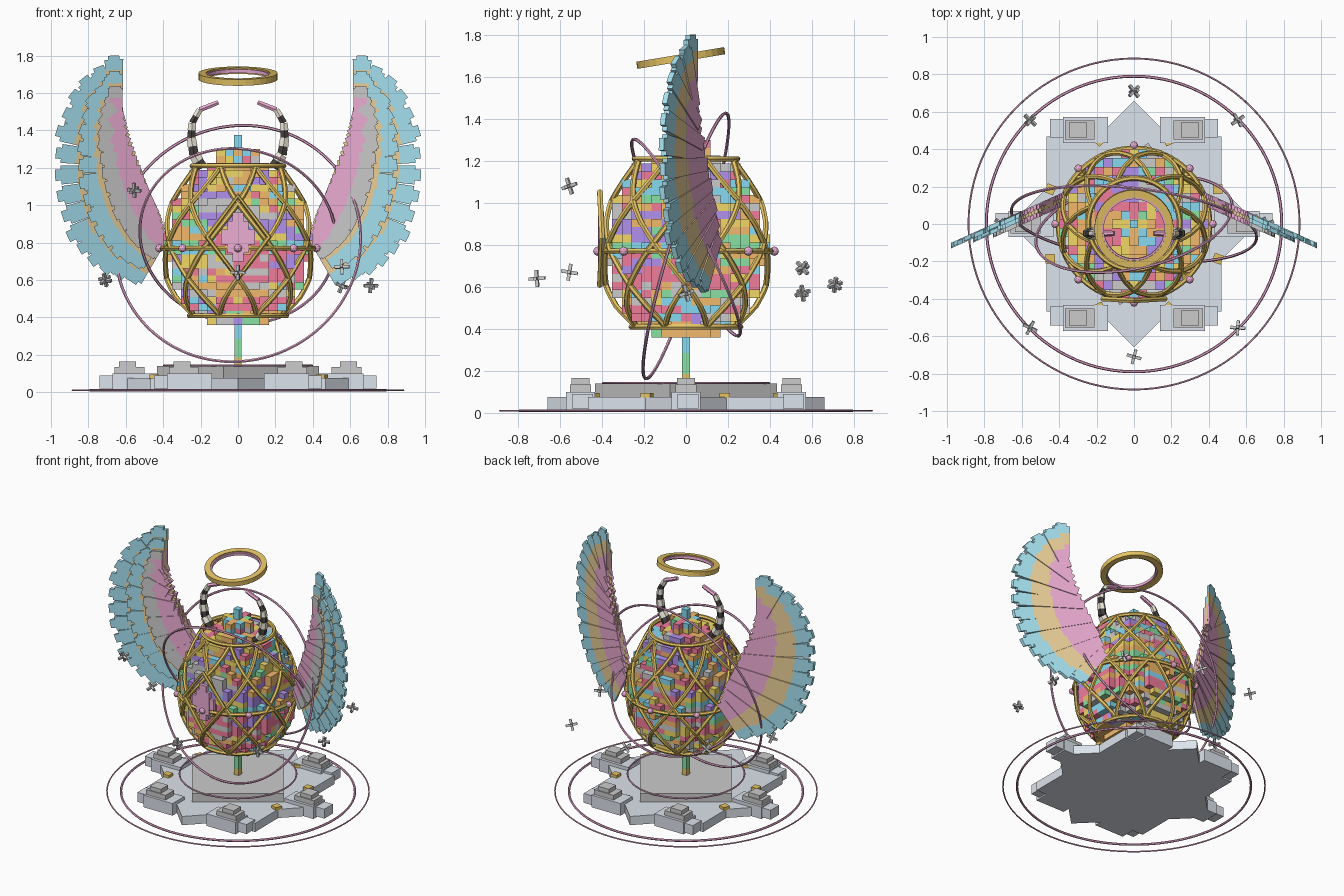
import bpy, bmesh, math, random
from mathutils import Vector, Matrix, Euler

if "Cube" in bpy.data.objects:
    bpy.data.objects.remove(bpy.data.objects["Cube"])

random.seed(4)
COL = dict(red=(.87, .2, .32), orange=(.88, .48, .15), yellow=(.88, .68, .14), green=(.25, .75, .36),
           cyan=(.25, .7, .88), purple=(.44, .28, .85), gold=(.8, .56, .13), pink=(.85, .42, .66),
           sky=(.38, .75, .87), sand=(.84, .63, .32), cream=(.85, .82, .7), black=(.06, .05, .05),
           stone=(.72, .77, .84), grey=(.65, .65, .65))
MATS = {}
for k, c in COL.items():
    MATS[k] = bpy.data.materials.new(k)
    MATS[k].diffuse_color = (*c, 1)


class Part:
    """Collects coloured solids into one mesh object."""
    def __init__(self):
        self.bm, self.cols = bmesh.new(), []

    def face(self, vs, col):
        if col not in self.cols:
            self.cols.append(col)
        self.bm.faces.new(vs).material_index = self.cols.index(col)

    def prism(self, low, high, col):
        a = [self.bm.verts.new(p) for p in low]
        b = [self.bm.verts.new(p) for p in high]
        n = len(a)
        self.face(a[::-1], col)
        self.face(b, col)
        for i in range(n):
            self.face((a[i], a[(i+1) % n], b[(i+1) % n], b[i]), col)

    def box(self, c, s, col, rot=(0, 0, 0)):
        m = Matrix.Translation(c) @ Euler(rot).to_matrix().to_4x4()
        q = [(-1, -1), (1, -1), (1, 1), (-1, 1)]
        lo, hi = [[m @ Vector((x*s[0]/2, y*s[1]/2, z*s[2]/2)) for x, y in q] for z in (-1, 1)]
        self.prism(lo, hi, col)

    def done(self, name):
        bmesh.ops.recalc_face_normals(self.bm, faces=self.bm.faces)
        me = bpy.data.meshes.new(name)
        self.bm.to_mesh(me)
        self.bm.free()
        for k in self.cols:
            me.materials.append(MATS[k])
        ob = bpy.data.objects.new(name, me)
        bpy.context.collection.objects.link(ob)
        return ob


def tubes(name, paths, r, col, closed=False, res=1, radii=None):
    cu = bpy.data.curves.new(name, 'CURVE')
    cu.dimensions, cu.bevel_depth, cu.bevel_resolution, cu.use_fill_caps = '3D', r, res, True
    for path in paths:
        sp = cu.splines.new('POLY')
        sp.points.add(len(path)-1)
        for i, p in enumerate(path):
            sp.points[i].co = (*p, 1)
            sp.points[i].radius = radii[i] if radii else 1
        sp.use_cyclic_u = closed
    cu.materials.append(MATS[col])
    ob = bpy.data.objects.new(name, cu)
    bpy.context.collection.objects.link(ob)
    bpy.ops.object.select_all(action='DESELECT')
    ob.select_set(True)
    bpy.context.view_layer.objects.active = ob
    bpy.ops.object.convert(target='MESH')
    bpy.ops.object.shade_smooth_by_angle()
    return ob


def circle(r, c, u=(1, 0, 0), v=(0, 1, 0), n=72):
    u, v, c = Vector(u).normalized(), Vector(v).normalized(), Vector(c)
    return [c + r*(u*math.cos(t) + v*math.sin(t)) for t in (2*math.pi*i/n for i in range(n))]


def lerp(pts, t):
    f = t*(len(pts)-1)
    i = min(int(f), len(pts)-2)
    return Vector(pts[i]).lerp(Vector(pts[i+1]), f-i)


def polar(r, deg, z):
    return (r*math.cos(math.radians(deg)), r*math.sin(math.radians(deg)), z)


# Star-shaped base, upper plinth, stone piles and gold nuggets
p = Part()
star = [(.66 if i % 2 == 0 else .505, 22.5*i) for i in range(16)]
p.prism([polar(r, a, .01) for r, a in star], [polar(r, a, .075) for r, a in star], 'stone')
p.done('star_base')
p = Part()
p.prism([polar(.44, a, .07) for a in (80, 170, 260, 350)], [polar(.44, a, .14) for a in (80, 170, 260, 350)], 'grey')
p.done('plinth')
p = Part()
for k in range(6):
    x, y, _ = polar(.58, 60*k, 0)
    s = -1 if x < 0 else 1
    p.box((x-.03*s, y, .055), (.24, .14, .09), 'stone')
    p.box((x+.115*s, y+.01, .055), (.09, .1, .07), 'stone')
    p.box((x, y, .09), (.16, .1, .09), 'grey')
    p.box((x+.01*s, y, .145), (.09, .085, .04), 'grey')
p.done('stone_piles')
p = Part()
for k in range(8):
    p.box(polar(.485, 22.5+45*k, .083), (.05, .05, .025), 'gold', (0, 0, .4*k))
p.done('gold_nuggets')

# Flat rings around the base
tubes('outer_ground_ring', [circle(.885, (0, 0, .01), n=96)], .005, 'pink', True)
tubes('inner_ground_ring', [circle(.79, (0, 0, .01), n=96)], .008, 'pink', True)
tubes('plinth_ring', [circle(.395, (0, 0, .142))], .006, 'pink', True)

# Coloured post through the egg
p = Part()
for i, c in enumerate(['gold', 'green', 'green', 'cyan', 'cyan']):
    p.box((0, 0, .16+.05*i), (.04, .04, .05), c)
p.box((0, 0, 1.33), (.045, .045, .09), 'cyan')
p.done('post')

# Brick egg: only the exposed voxel faces
PROFILE = [(.41, .26), (.5, .34), (.6, .385), (.77, .41), (.9, .395), (1.0, .365), (1.1, .31), (1.21, .245)]


def cage_r(z):
    for (a, ra), (b, rb) in zip(PROFILE, PROFILE[1:]):
        if z <= b:
            return ra + (rb-ra)*max(0, (z-a)/(b-a))
    return PROFILE[-1][1]


CELL, H, Z0, N = .047, .0376, .36, 25


def egg_r(k):
    if k <= 0:
        return .18
    if k >= N-2:
        return .1
    return .155 if k == N-3 else cage_r(Z0+(k+.5)*H) - .025


p = Part()
cells = {(i, j, k) for k in range(N) for i in range(-9, 10) for j in range(-9, 10)
         if math.hypot(i, j)*CELL < egg_r(k)}
RAIN = ['red', 'orange', 'yellow', 'green', 'cyan', 'purple', 'orange', 'yellow', 'red', 'grey']
tint = {}
size = Vector((CELL, CELL, H))
for (i, j, k) in sorted(cells):
    sector = int((math.atan2(j, i)+math.pi)*(1.6 + .3*(k % 3)) + k*.7)
    col = tint.setdefault((k//2, sector), random.choice(RAIN))
    if random.random() < .12:
        col = random.choice(RAIN)
    c = Vector((i*CELL, j*CELL, Z0+(k+.5)*H))
    for ax in range(3):
        for s in (-1, 1):
            nb = [i, j, k]
            nb[ax] += s
            if tuple(nb) in cells:
                continue
            vs = []
            for a, b in [(-1, -1), (1, -1), (1, 1), (-1, 1)][::s]:
                d = Vector()
                d[ax], d[(ax+1) % 3], d[(ax+2) % 3] = s, a, b
                vs.append(p.bm.verts.new(c + d*size/2))
            p.face(vs, col)
bmesh.ops.remove_doubles(p.bm, verts=p.bm.verts, dist=.0005)
p.done('brick_egg')

# Gold lattice cage with hoops and beads
strands = []
for k in range(8):
    for s in (-1, 1):
        strands.append([polar(cage_r(z)-.005, 22.5+45*k+s*45*(2*t-1), z)
                        for t, z in ((i/24, .41+.8*i/24) for i in range(25))])
tubes('cage_lattice', strands, .014, 'gold')
tubes('cage_hoops', [circle(r, (0, 0, z)) for r, z in ((.26, .41), (.405, .77), (.245, 1.21))], .014, 'gold', True)
p = Part()
for k in range(8):
    bmesh.ops.create_icosphere(p.bm, subdivisions=2, radius=.022,
                               matrix=Matrix.Translation(polar(.42, 45*k, .77)))
p.cols.append('pink')
p.done('cage_beads')

# Front emblem: stepped pink gem in a gold diamond frame
p = Part()
for w, h in ((.06, .26), (.11, .17), (.18, .08)):
    p.box((0, -.405, .83), (w, .03 - w*.05, h), 'pink')
p.done('emblem_gem')
tubes('emblem_frame', [[(0, -.41, 1.05), (.165, -.4, .83), (0, -.41, .61), (-.165, -.4, .83)]], .015, 'gold', True)

# Tilted orbit rings
tubes('large_orbit_ring', [circle(.66, (0, 0, .795), (1, -.12, 0), (.03, .19, .635), 96)], .008, 'pink', True)
tubes('small_orbit_ring', [circle(.53, (0, 0, .835), (1, .15, 0), (-.03, -.25, .475), 96)], .008, 'pink', True)

# Striped horns
HORN = [(.19, 1.2), (.235, 1.27), (.25, 1.36), (.245, 1.44), (.205, 1.51), (.105, 1.55)]
for s, side in ((1, 'right'), (-1, 'left')):
    for i in range(10):
        ts = (i/10, (i+1)/10)
        path = [(s*q.x, -.05, q.y) for q in (lerp(HORN, t) for t in ts)]
        col = 'pink' if i > 7 else ('black', 'cream')[i % 2]
        tubes(f'{side}_horn_{i}', [path], .036, col, res=1,
              radii=[(1.05 if i % 2 else .95)*(1-.65*t) for t in ts])

# Tilted halo with a pink inner band
up = (0, .195, 1*.04)
for name, r0, r1, h, col in (('halo', .172, .212, .034, 'gold'), ('halo_band', .162, .176, .02, 'pink')):
    p = Part()
    n, m = 32, Matrix.Translation((0, -.025, 1.69)) @ Matrix.Rotation(math.radians(9.5), 4, 'X')
    rows = [[p.bm.verts.new(m @ Vector(polar(r, 360*i/n, z))) for i in range(n)]
            for r, z in ((r0, -h/2), (r1, -h/2), (r1, h/2), (r0, h/2))]
    for a in range(4):
        for i in range(n):
            p.face((rows[a][i], rows[a][(i+1) % n], rows[(a+1) % 4][(i+1) % n], rows[(a+1) % 4][i]), col)
    p.done(name)

# Wings: three rows of fanned feathers, given in front projection (x, z)
ARM = [(.40, .84), (.43, .98), (.51, 1.16), (.59, 1.34), (.65, 1.5)]
TIP = [(.57, .59), (.76, .66), (.91, .83), (.98, 1.1), (.97, 1.4), (.87, 1.65), (.665, 1.8)]
ROWS = [(1.0, 0, [(0, .45, 'pink'), (.45, .74, 'sand'), (.74, .93, 'sky')]),
        (.72, -.022, [(0, .7, 'sand'), (.7, .93, 'sky')]),
        (.45, -.044, [(0, .55, 'pink'), (.55, .93, 'grey')])]
for s, side in ((1, 'right'), (-1, 'left')):
    p = Part()
    for length, off, bands in ROWS:
        for i in range(16):
            t = min(1, max(0, (i + (.5 if length == .72 else 0))/15))
            a, b = lerp(ARM, t), lerp(TIP, t)
            b = a + (b-a)*length
            d = (b-a).normalized()
            side_v = Vector((-d.y, d.x))
            for f0, f1, col in bands + [(.93, 1.0, bands[-1][2])]:
                def corners(f, y):
                    w = .032 + .02*f*length if f0 < .93 else .03
                    return [(s*q.x, .17-.45*(q.x-.35)+off+y, q.y)
                            for q in (a+(b-a)*f + side_v*w*e for e in (-1, 1))]
                stagger = .006*(i % 2)
                y0, y1 = -.012-stagger, .012-stagger
                l0, l1 = corners(f0, y0), corners(f1, y0)
                h0, h1 = corners(f0, y1), corners(f1, y1)
                p.prism([l0[0], l1[0], l1[1], l0[1]], [h0[0], h1[0], h1[1], h0[1]], col)
    p.done(f'{side}_wing')

# Floating sparks
for i, z in enumerate((.57, .57, .61, .69, .6, 1.08, .64, .67)):
    p = Part()
    c = polar(.71 if i % 2 == 0 else .785, 45*i, z)
    for sz in ((.08, .016, .016), (.016, .08, .016), (.016, .016, .08)):
        p.box(c, sz, 'grey', (.3, .25*i, .4+.2*i))
    p.done(f'spark_{i}')

for m in bpy.data.materials:
    if m.users and not m.is_grease_pencil:
        m.use_nodes = True
        m.node_tree.nodes["Principled BSDF"].inputs["Base Color"].default_value = m.diffuse_color
